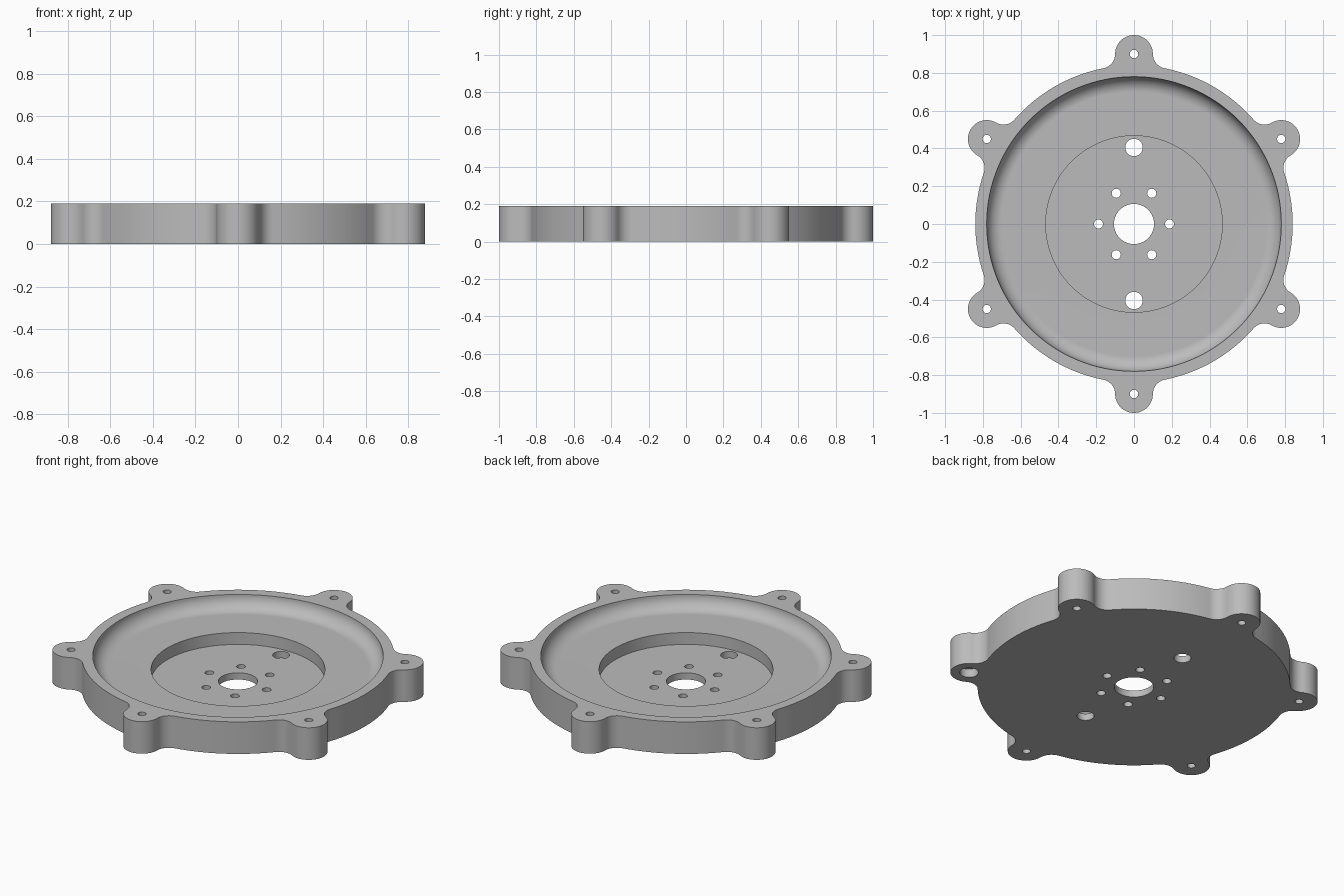
import bpy, bmesh
from math import sin, cos, pi, radians, atan2, hypot

cube = bpy.data.objects.get("Cube")
if cube:
    bpy.data.objects.remove(cube, do_unlink=True)

HEIGHT = 0.19
DISC_R = 0.84
EAR_R, EAR_DIST = 0.1, 0.9
FILLET = 0.077
BOWL_R, BOWL_Z = 0.78, 0.11
POCKET_R, POCKET_Z = 0.467, 0.04

grey = bpy.data.materials.new("light grey metal")
grey.use_nodes = True
colour = (0.5, 0.5, 0.5, 1)
grey.diffuse_color = colour
grey.node_tree.nodes["Principled BSDF"].inputs["Base Color"].default_value = colour


def make_object(name, bm):
    bmesh.ops.recalc_face_normals(bm, faces=bm.faces)
    mesh = bpy.data.meshes.new(name)
    bm.to_mesh(mesh)
    bm.free()
    mesh.materials.append(grey)
    obj = bpy.data.objects.new(name, mesh)
    bpy.context.collection.objects.link(obj)
    return obj


def arc(cx, cy, r, start, end, steps):
    return [(cx + r * cos(start + (end - start) * i / steps),
             cy + r * sin(start + (end - start) * i / steps))
            for i in range(steps + 1)]


def lathe(bm, profile, cx=0, cy=0, sides=32):
    """Closed solid of stacked rings (radius, z), capped at both ends."""
    rings = [[bm.verts.new((cx + r * cos(2 * pi * i / sides),
                            cy + r * sin(2 * pi * i / sides), z))
              for i in range(sides)] for r, z in profile]
    for low, high in zip(rings, rings[1:]):
        for i in range(sides):
            j = (i + 1) % sides
            bm.faces.new((low[i], low[j], high[j], high[i]))
    bm.faces.new(rings[0][::-1])
    bm.faces.new(rings[-1])


def cut(obj, cutter):
    mod = obj.modifiers.new("cut", 'BOOLEAN')
    mod.object = cutter
    mod.operation = 'DIFFERENCE'
    mod.solver = 'EXACT'
    bpy.context.view_layer.objects.active = obj
    bpy.ops.object.modifier_apply(modifier=mod.name)
    bpy.data.objects.remove(cutter, do_unlink=True)


# Outline of one sixth: fillet, ear, fillet, then the disc edge to the next ear
fx = EAR_R + FILLET
meet = atan2(EAR_DIST, fx)
sector = arc(fx, EAR_DIST, FILLET, meet + pi, pi, 10)
sector += arc(0, EAR_DIST, EAR_R, 0, pi, 28)[1:]
sector += arc(-fx, EAR_DIST, FILLET, 0, -meet, 10)[1:]
rim = hypot(fx, EAR_DIST) - FILLET
sector += arc(0, 0, rim, pi - meet, meet + pi / 3, 16)[1:-1]

# Plate with six ears
bm = bmesh.new()
outline = []
for k in range(6):
    a = k * pi / 3
    outline += [bm.verts.new((x * cos(a) - y * sin(a), x * sin(a) + y * cos(a), 0))
                for x, y in sector]
base = bm.faces.new(outline)
top = bmesh.ops.extrude_face_region(bm, geom=[base])["geom"]
bmesh.ops.translate(bm, vec=(0, 0, HEIGHT),
                    verts=[v for v in top if isinstance(v, bmesh.types.BMVert)])
plate = make_object("eared_cover_plate", bm)

# Coved bowl, central pocket and shaft hole
cove = HEIGHT - BOWL_Z
bm = bmesh.new()
profile = [(0.106, -0.1), (0.106, POCKET_Z), (POCKET_R, POCKET_Z), (POCKET_R, BOWL_Z)]
profile += arc(BOWL_R - cove, HEIGHT, cove, -pi / 2, 0, 12)
profile.append((BOWL_R, HEIGHT + 0.1))
lathe(bm, profile, sides=128)
cut(plate, make_object("bowl_cutter", bm))

# Ear holes, bolt circle and the two larger holes
bm = bmesh.new()


def hole(r, dist, degrees, counterbore=0):
    a = radians(degrees)
    shape = [(r, -0.1), (r, HEIGHT + 0.1)]
    if counterbore:
        shape = [(counterbore, -0.1), (counterbore, 0.05), (r, 0.05), shape[1]]
    lathe(bm, shape, dist * cos(a), dist * sin(a))


for k in range(6):
    ear_angle = 30 + 60 * k
    hole(0.022, EAR_DIST, ear_angle, 0.05 if ear_angle == 330 else 0)
    hole(0.024, 0.188, 60 * k)
for degrees in (90, 270):
    hole(0.046, 0.405, degrees)
cut(plate, make_object("hole_cutter", bm))

# Smooth curved walls, crisp edges, flat faces kept flat
bpy.ops.object.select_all(action='DESELECT')
plate.select_set(True)
bpy.context.view_layer.objects.active = plate
bpy.ops.object.shade_smooth_by_angle(angle=radians(30))
weighted = plate.modifiers.new("flat faces", 'WEIGHTED_NORMAL')
weighted.keep_sharp = True
